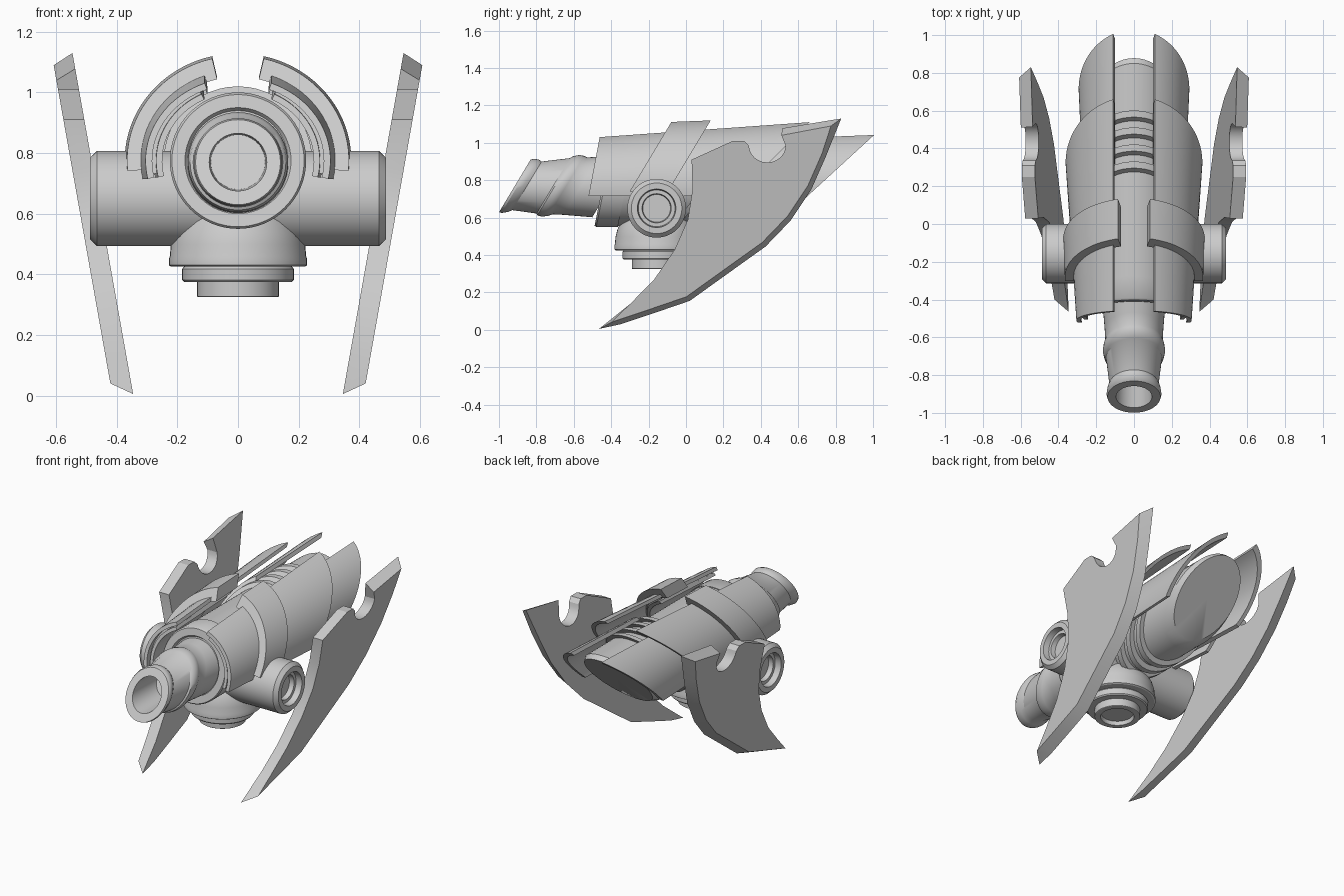
import bpy, bmesh
from math import sin, cos, asin, acos, pi, radians

if "Cube" in bpy.data.objects:
    bpy.data.objects.remove(bpy.data.objects["Cube"])

AXIS_Z = 0.775          # height of the main body axis


def finish(name, verts, faces, mirror=False, angle=32):
    me = bpy.data.meshes.new(name)
    me.from_pydata(verts, [], faces)
    bm = bmesh.new()
    bm.from_mesh(me)
    bmesh.ops.remove_doubles(bm, verts=bm.verts, dist=1e-5)
    bmesh.ops.recalc_face_normals(bm, faces=bm.faces)
    bm.to_mesh(me)
    bm.free()
    me.shade_smooth()
    me.set_sharp_from_angle(angle=radians(angle))
    ob = bpy.data.objects.new(name, me)
    bpy.context.collection.objects.link(ob)
    if mirror:
        m = ob.modifiers.new("mirror", "MIRROR")
        m.use_mirror_merge = False
    return ob


def lathe(name, profile, axis, centre, seg=48, mirror=False):
    """Turn (position, radius, shear) rings about an axis; shear slants a ring."""
    cx, cy, cz = centre
    verts, faces = [], []
    for a, r, sh in profile:
        for i in range(seg):
            u, w = r * sin(2 * pi * i / seg), r * cos(2 * pi * i / seg)
            p = {"X": (a, u, w), "Y": (u, a + sh * w, w), "Z": (u, w, a)}[axis]
            verts.append((cx + p[0], cy + p[1], cz + p[2]))
    for k in range(len(profile) - 1):
        for i in range(seg):
            j = (i + 1) % seg
            faces.append((k * seg + i, k * seg + j, (k + 1) * seg + j, (k + 1) * seg + i))
    return finish(name, verts, faces, mirror)


def arc_plate(name, front, back, x_gap, z_low, thick, seg=20):
    """Curved plate on the right side of the body, mirrored to the left.
    front/back = (y on axis, x radius, z radius, shear)."""
    verts, faces = [], []
    for y, rx, rz, sh in (front, back):
        a0, a1 = asin(x_gap / rx), acos((z_low - AXIS_Z) / rz)
        for t in (0, thick):
            for i in range(seg + 1):
                a = a0 + (a1 - a0) * i / seg
                w = (rz - t) * cos(a)
                verts.append(((rx - t) * sin(a), y + sh * w, AXIS_Z + w))
    n = seg + 1
    for i in range(seg):
        for p, q in ((0, 1), (1, 3), (3, 2), (2, 0)):
            faces.append((p * n + i, p * n + i + 1, q * n + i + 1, q * n + i))
    for i in (0, seg):
        faces.append((i, n + i, 3 * n + i, 2 * n + i))
    return finish(name, verts, faces, True)


# Main body with slanted ends
axis = (0, 0, AXIS_Z)
lathe("main_body", [(-0.43, 0, .2), (-0.43, .165, .2), (-0.445, .175, .2), (-0.445, .218, .2),
                    (-0.435, .225, .2), (-0.32, .225, .2), (-0.32, .220, .2), (0.63, .220, 1),
                    (0.68, .198, 1), (0.68, 0, 1)], "Y", axis, 64)

# Hollow barrel with slanted rings and muzzle
s = 0.6
lathe("barrel", [(-0.40, 0, s), (-0.40, .168, s), (-0.56, .155, s), (-0.62, .152, s), (-0.64, .160, s),
                 (-0.67, .165, s), (-0.70, .158, s), (-0.71, .148, s), (-0.85, .130, s),
                 (-0.87, .140, s), (-0.90, .145, s), (-0.915, .140, s), (-0.915, .095, s),
                 (-0.68, .090, s), (-0.68, 0, s)], "Y", (0, 0, 0.77))

# Ribs around the body under the rear plates
for k in range(4):
    y = 0.10 + 0.09 * k
    lathe(f"body_rib_{k + 1}", [(y, .21, .8), (y, .245, .8), (y + .035, .245, .8),
                                (y + .035, .21, .8), (y, .21, .8)], "Y", axis)

# Cross tube with recessed ends
lathe("cross_tube", [(0, .157, 0), (.465, .157, 0), (.488, .135, 0), (.488, .103, 0), (.45, .098, 0),
                     (.45, .078, 0), (.42, .074, 0), (.42, 0, 0)], "X", (0, -0.157, 0.65), mirror=True)

# Dome mount with stepped rings below
dome = [(.46 + .225 * cos(radians(d)), .225 * sin(radians(d)), 0) for d in range(0, 91, 10)]
lathe("dome_mount", dome + [(.450, .228, 0), (.430, .228, 0), (.425, .220, 0), (.425, .178, 0),
                            (.418, .184, 0), (.382, .184, 0), (.375, .178, 0), (.375, .135, 0),
                            (.327, .135, 0), (.325, .132, 0), (.325, .100, 0), (.35, .095, 0),
                            (.35, 0, 0)], "Z", (0, -0.155, 0))

# Curved armour plates and clamp bands
arc_plate("upper_plate", (-0.51, .305, .274, .19), (.325, .362, .352, 1.0), .11, .715, .022)
arc_plate("front_liner", (-0.495, .27, .245, .19), (-0.05, .29, .27, .6), .12, .72, .02)
arc_plate("plate_edge_flange", (-0.47, .295, .264, .19), (-0.2, .31, .29, .6), .13, .73, .03)
arc_plate("rear_plate", (0.10, .265, .265, 1.0), (.715, .293, .288, 1.09), .11, .70, .025)
arc_plate("clamp_band", (-0.28, .366, .346, .6), (-0.075, .374, .354, .6), .085, .74, .07)

# Side blades: leading edge, notched top, curved trailing edge (y, z)
lead = [(-0.30, .137), (-0.17, .27), (-0.06, .43), (.01, .59), (.035, .75), (.03, .91)]
top = [(.25, 1.01), (.31, 1.01), (.335, .985)]
notch = [(.435 + .098 * cos(radians(d)), .985 + .09 * sin(radians(d))) for d in range(195, 361, 15)]
top += notch + [(.51, 1.04)]
tip = [(.83, 1.13)]
trail = [(.745, .92), (.67, .75), (.56, .585), (.425, .445), (.285, .345), (.02, .155), (-0.17, .09),
         (-0.35, .03)]
point = [(-0.465, .005)]
inner = lead + top[:-1] + [(.515, 1.078)] + tip + trail + point
outer = (lead + top + [(.775, 1.09)] + [(y - .018, z + .022) for y, z in trail] + [(-0.40, .04)])
n = len(inner)
verts = [(.345 + .178 * z, y, z) for y, z in inner] + [(.414 + .178 * z, y, z) for y, z in outer]
faces = [tuple(range(n)), tuple(range(n, 2 * n))]
faces += [(i, (i + 1) % n, n + (i + 1) % n, n + i) for i in range(n)]
finish("side_blade", verts, faces, True, 20)
